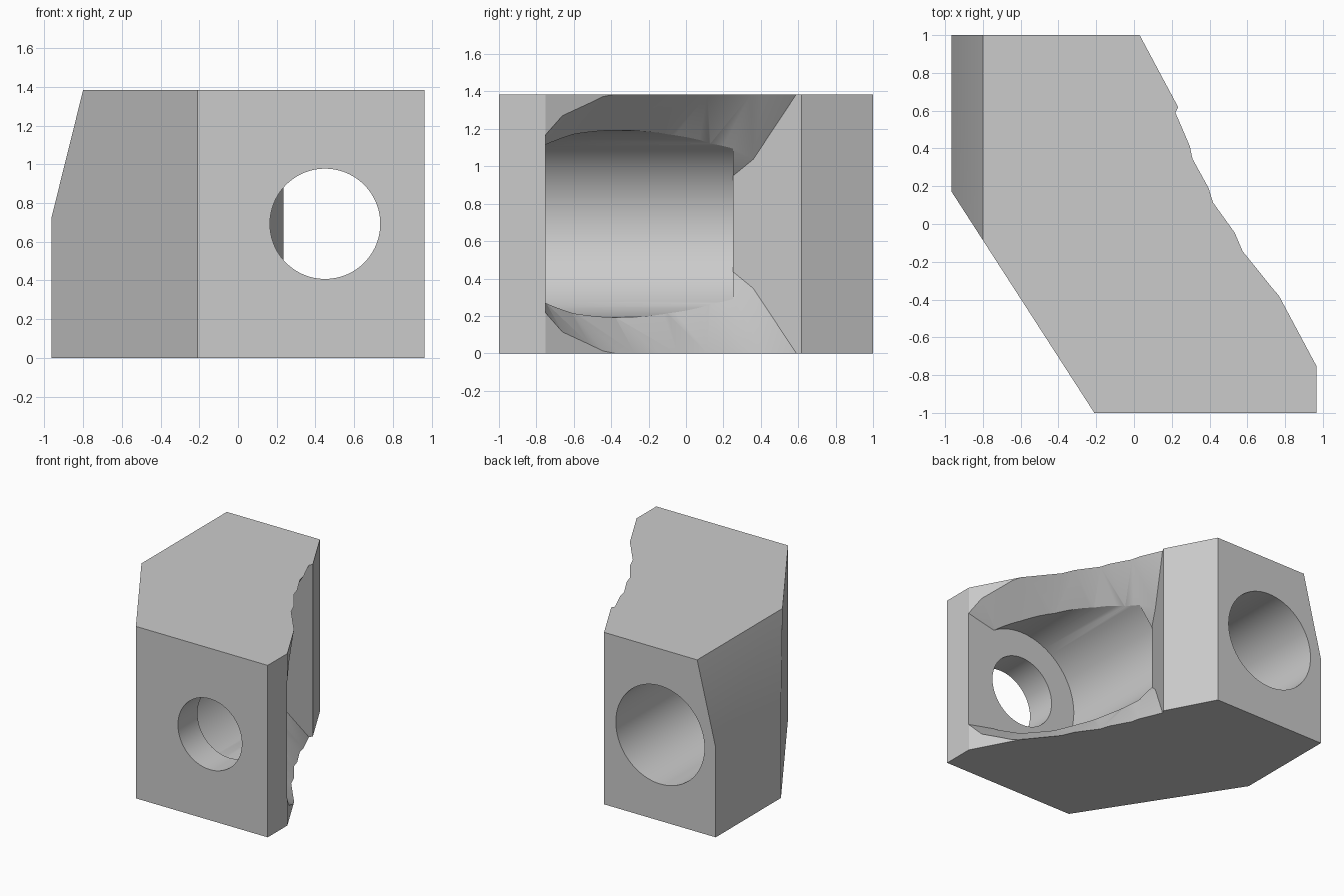
import bpy, bmesh, math
from mathutils import Vector

if "Cube" in bpy.data.objects:
    bpy.data.objects.remove(bpy.data.objects["Cube"], do_unlink=True)

HEIGHT = 1.385
MID = HEIGHT / 2

grey = bpy.data.materials.new("plain_grey")
grey.use_nodes = True
grey.diffuse_color = (0.6, 0.6, 0.6, 1)
grey.node_tree.nodes["Principled BSDF"].inputs["Base Color"].default_value = (0.6, 0.6, 0.6, 1)


def finish(bm, name):
    bmesh.ops.recalc_face_normals(bm, faces=bm.faces)
    mesh = bpy.data.meshes.new(name)
    bm.to_mesh(mesh)
    bm.free()
    obj = bpy.data.objects.new(name, mesh)
    bpy.context.collection.objects.link(obj)
    mesh.materials.append(grey)
    return obj


def loft(rings):
    """Closed solid through a row of equal-length rings."""
    bm = bmesh.new()
    rows = [[bm.verts.new(p) for p in ring] for ring in rings]
    n = len(rows[0])
    for a, b in zip(rows, rows[1:]):
        for i in range(n):
            j = (i + 1) % n
            bm.faces.new((a[i], a[j], b[j], b[i]))
    bm.faces.new(rows[0])
    bm.faces.new(rows[-1])
    bmesh.ops.recalc_face_normals(bm, faces=bm.faces)
    return bm


def slice_off(bm, point, normal):
    """Remove everything on the normal's side and cap the cut."""
    geom = bm.verts[:] + bm.edges[:] + bm.faces[:]
    bmesh.ops.bisect_plane(bm, geom=geom, plane_co=point, plane_no=normal, clear_outer=True)
    bmesh.ops.holes_fill(bm, edges=[e for e in bm.edges if e.is_boundary], sides=0)


def bore(name, x, radius, y0, y1, sides=96):
    ring = [(x + radius * math.cos(2 * math.pi * i / sides),
             MID + radius * math.sin(2 * math.pi * i / sides)) for i in range(sides)]
    return finish(loft([[(px, y, pz) for px, pz in ring] for y in (y0, y1)]), name)


# Main block: extruded outline with a sloped upper left side
outline = [(-0.965, 1), (0.03, 1), (0.965, -0.75), (0.965, -1), (-0.21, -1), (-0.965, 0.17)]
bm = loft([[(x, y, z) for x, y in outline] for z in (0, HEIGHT)])
slice_off(bm, (-0.965, 0, 0.72), Vector((-0.665, 0, 0.165)).normalized())
block = finish(bm, "block")

# Flared groove: each section gives distance from the end wall,
# depth at the block's top, then depth and half height of the inner edge
sections = [(0, 0.034, 0.295, 0.345), (0.195, 0.207, 0.45, 0.43), (0.4, 0.36, 0.60, 0.478),
            (0.66, 0.514, 0.779, 0.5), (0.89, 0.612, 0.906, 0.48),
            (1.065, 0.66, 0.981, 0.425), (1.4, 0.65, 0.95, 0.33)]
rings = []
for u, top, inner, half in sections:
    lead = (inner - top) * 0.1 / (MID - half)
    upper = [(-0.4, MID + 0.1), (top - lead, MID + 0.1), (inner, half),
             (inner + 0.125, half - 0.09)]
    profile = upper + [(s, -h) for s, h in reversed(upper)]
    rings.append([(0.235 + 0.882 * u - 0.471 * s, 0.62 - 0.471 * u - 0.882 * s, MID + h)
                  for s, h in profile])
bm = loft(rings)
bmesh.ops.triangulate(bm, faces=[f for f in bm.faces if len(f.verts) == 4])
slice_off(bm, (0, -0.752, 0), (0, -1, 0))

cutters = [
    finish(bm, "flare_cutter"),
    bore("wide_bore_cutter", 0.45, 0.5, -0.752, 0.25),
    bore("front_hole_cutter", 0.45, 0.285, -1.1, -0.5),
    bore("back_hole_cutter", -0.47, 0.395, 0.12, 1.1),
]

# Cut the openings into the block
bpy.context.view_layer.objects.active = block
for cutter in cutters:
    cutter.hide_render = True
    mod = block.modifiers.new(cutter.name, 'BOOLEAN')
    mod.operation = 'DIFFERENCE'
    mod.solver = 'EXACT'
    mod.object = cutter
    bpy.ops.object.modifier_apply(modifier=mod.name)
for cutter in cutters:
    bpy.data.objects.remove(cutter, do_unlink=True)

# Smooth bores, crisp edges
bpy.ops.object.select_all(action='DESELECT')
block.select_set(True)
bpy.ops.object.shade_smooth_by_angle(angle=math.radians(25))
